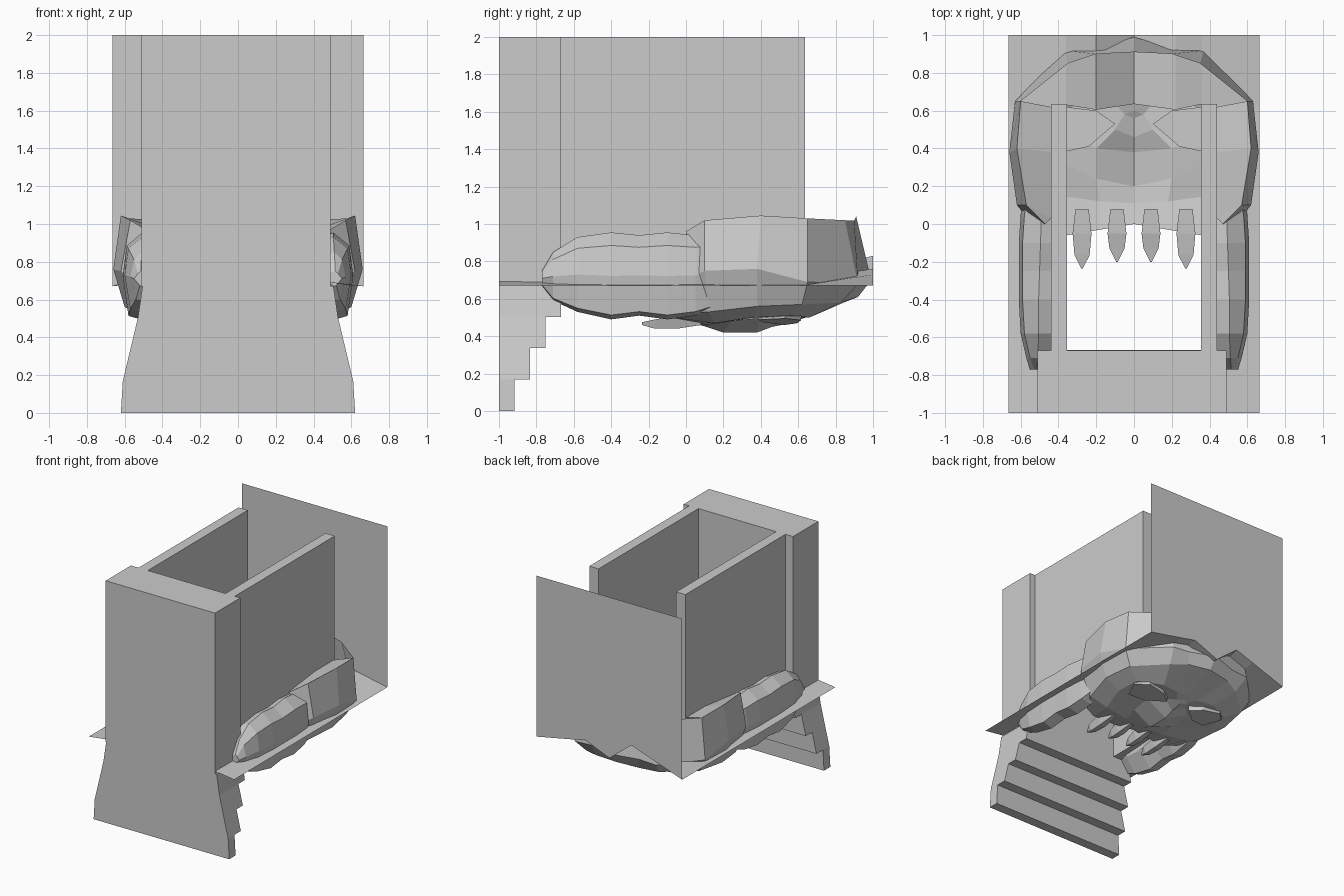
import bpy, bmesh

if "Cube" in bpy.data.objects:
    bpy.data.objects.remove(bpy.data.objects["Cube"])

stone = bpy.data.materials.new("grey stone")
stone.diffuse_color = (0.6, 0.6, 0.6, 1)
stone.use_nodes = True
stone.node_tree.nodes["Principled BSDF"].inputs["Base Color"].default_value = stone.diffuse_color


def make(name, verts, faces, mirror=False, recalc=True):
    bm = bmesh.new()
    vs = [bm.verts.new(v) for v in verts]
    for f in faces:
        bm.faces.new([vs[i] for i in f])
    if mirror:
        geo = bm.verts[:] + bm.edges[:] + bm.faces[:]
        new = bmesh.ops.duplicate(bm, geom=geo)["geom"]
        for v in new:
            if isinstance(v, bmesh.types.BMVert):
                v.co.x *= -1
        bmesh.ops.reverse_faces(bm, faces=[f for f in new if isinstance(f, bmesh.types.BMFace)])
    bmesh.ops.remove_doubles(bm, verts=bm.verts[:], dist=0.0005)
    if recalc:
        bmesh.ops.recalc_face_normals(bm, faces=bm.faces[:])
    me = bpy.data.meshes.new(name)
    bm.to_mesh(me)
    bm.free()
    me.materials.append(stone)
    ob = bpy.data.objects.new(name, me)
    bpy.context.collection.objects.link(ob)
    return ob


def loft(name, rings, mirror=False):
    """Closed tube through rings of equal length, capped at both ends."""
    n = len(rings[0])
    faces = [(r * n + i, r * n + (i + 1) % n, (r + 1) * n + (i + 1) % n, (r + 1) * n + i)
             for r in range(len(rings) - 1) for i in range(n)]
    last = (len(rings) - 1) * n
    faces += [tuple(range(n)), tuple(range(last, last + n))]
    return make(name, [p for r in rings for p in r], faces, mirror)


def rect(x0, x1, y0, y1, z):
    return [(x0, y0, z), (x1, y0, z), (x1, y1, z), (x0, y1, z)]


# floor slab, corridor walls
loft("floor_slab", [rect(-.51, .49, -1, -.67, z) for z in (.67, 2)])
loft("corridor_wall", [rect(.355, .44, -.67, .635, z) for z in (.67, 2)], True)

# stairs, widening toward the bottom
half = [.62, .61, .57, .53, .505]
for i in range(4):
    z0, z1, y1 = i * .168, (i + 1) * .168, -.917 + i * .083
    loft("step", [rect(-half[i], half[i], -1, y1, z0),
                  rect(-half[i + 1], half[i + 1], -1, y1, z1)])

# folded rock facade with the mouth hole, and the sheet behind it
xs = [-.665, -.36, -.2, 0, .22, .36, .665]
zs = [.67, .775, .83, .67, .76, .73, .67]
hole = [.62, .63, .605, .635, .605, .635, .62]
v = [(x, 1, z) for x, z in zip(xs, zs)]
v += [(x, y, .67 + (z - .67) * .4) for x, y, z in zip(xs, hole, zs)]
v += [(x, -1, z) for x, z in ((-.665, .67), (-.43, .70), (.43, .70), (.665, .67))]
f = [(i, i + 7, i + 8, i + 1) for i in range(6)]
f += [(7, 14, 15, 8), (12, 16, 17, 13)]
make("rock_facade", v, f)
v = [(x, 1, z) for x, z in zip(xs, zs)] + [(x, 1, 2) for x in xs]
make("back_sheet", v, [(i, i + 1, i + 8, i + 7) for i in range(6)])

# skull shell: half rings from the open back rim to the nose line
shell = [
    [(0, .91, 1.04), (.2, .90, 1.02), (.35, .85, 1.02), (.60, .65, 1.03),
     (.62, .40, 1.045), (.57, .10, 1.02), (.47, .0, .96)],
    [(0, .99, .70), (.22, .925, .69), (.37, .92, .68), (.63, .65, .69),
     (.66, .38, .76), (.62, .10, .75), (.54, .0, .70)],
    [(0, .92, .61), (.2, .89, .60), (.33, .83, .58), (.56, .62, .57),
     (.60, .38, .56), (.54, .12, .53), (.45, -.03, .52)],
    [(0, .64, .50), (.1, .64, .50), (.25, .66, .50), (.44, .56, .51),
     (.46, .36, .50), (.40, .15, .47), (.36, -.06, .50)],
    [(0, .60, .49), (.05, .58, .48), (.10, .50, .50), (.20, .40, .51),
     (.20, .24, .48), (.18, .12, .46), (.18, -.03, .48)],
    [(0, .60, .49), (0, .56, .47), (0, .46, .45), (0, .38, .42),
     (0, .20, .42), (0, .11, .45), (0, .0, .48)],
]
faces = [(r * 7 + i, r * 7 + i + 1, r * 7 + i + 8, r * 7 + i + 7)
         for r in range(5) for i in range(6) if not (r == 4 and i == 0)]
faces.append((28, 29, 36))
make("skull_shell", [p for r in shell for p in r], faces, True)

# flat shoulder closing the shell sides toward the walls
v = [shell[0][i] for i in (3, 4, 5, 6)] + [(.44, .03, .94), (.44, .38, .98), (.44, .62, .98)]
make("skull_shoulder", v, [(0, 1, 5, 6), (1, 2, 4, 5), (2, 3, 4)], True)

# jaw sides framing the mouth
sections = [(-.77, .48, .55, .67, .75), (-.71, .45, .57, .59, .85), (-.58, .41, .60, .53, .93),
            (-.4, .40, .61, .49, .955), (-.25, .39, .61, .51, .94), (-.1, .38, .61, .49, .955),
            (.05, .38, .60, .51, .94), (.2, .40, .57, .56, .94)]
rings = []
for y, a, b, lo, hi in sections:
    m, h = (a + b) / 2, hi - lo
    rings.append([(a, y, lo + h * .3), (m - .01, y, lo), (b - .03, y, lo + h * .05),
                  (b, y, lo + h * .5), (b - .02, y, lo + h * .85), (m, y, hi), (a, y, hi - h * .1)])
loft("jaw_side", rings, True)

# eye plates
eye = [(.10, .53), (.20, .60), (.36, .62), (.45, .53), (.38, .38), (.24, .41)]
loft("eye", [[(x, y, .56) for x, y in eye],
             [(x * .94 + .015, y * .96 + .02, .46 + .1 * (x - .1)) for x, y in eye]], True)

# pointed upper teeth
for x, tip in ((.09, -.20), (.275, -.235)):
    def ring(w, y, z0, z1):
        return [(x - w, y, z1), (x - w * .5, y, z0), (x + w * .5, y, z0), (x + w, y, z1)]
    loft("tooth", [ring(.035, .08, .46, .52), ring(.05, -.05, .44, .51),
                   ring(.04, tip + .07, .44, .49), ring(.004, tip, .46, .475)], True)
